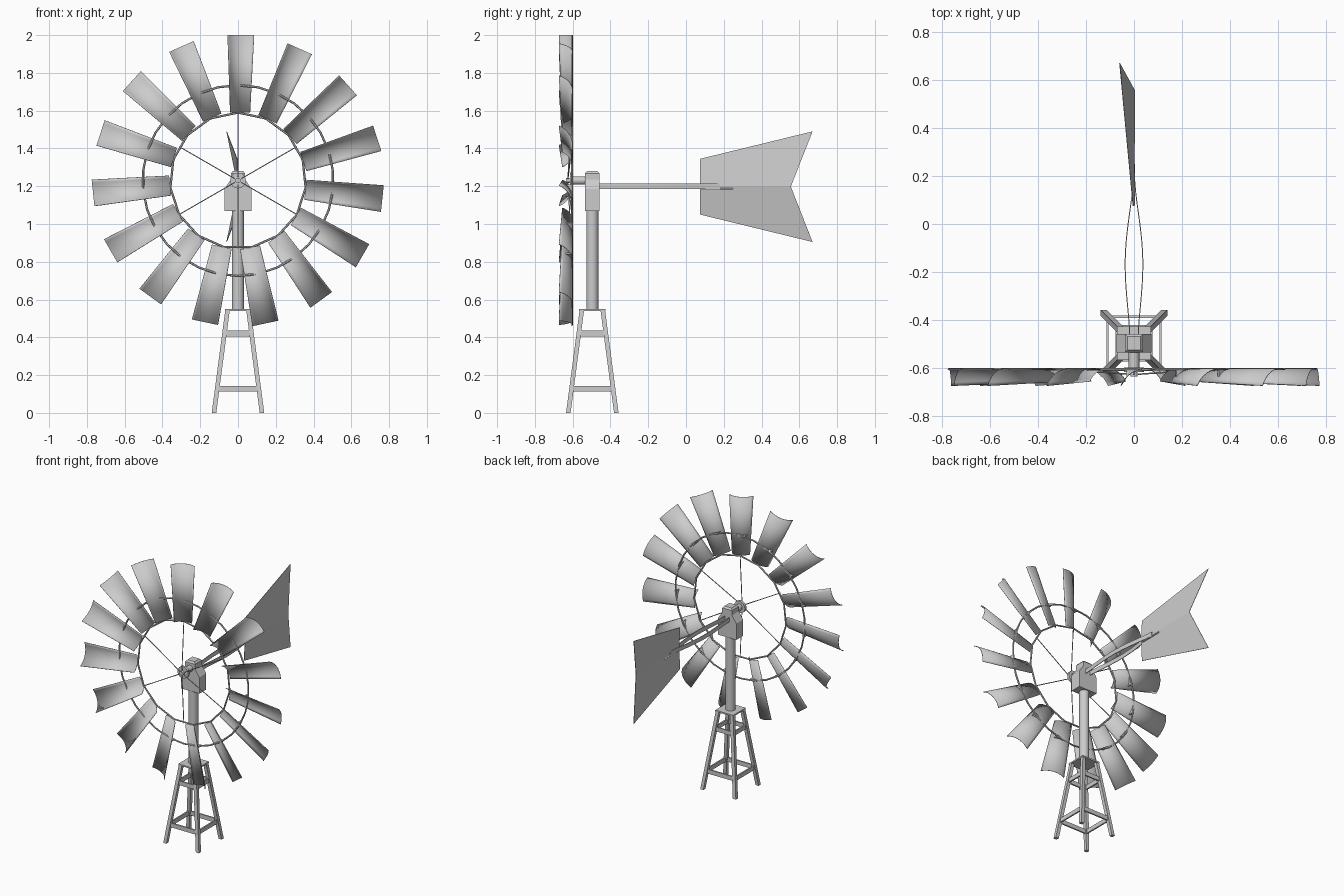
import bpy, bmesh, math
from mathutils import Vector

if "Cube" in bpy.data.objects:
    bpy.data.objects.remove(bpy.data.objects["Cube"])

HUB_Z, WHEEL_Y, TOWER_Y = 1.23, -0.604, -0.496
metal = bpy.data.materials.new("galvanised_grey")
metal.diffuse_color = (0.6, 0.6, 0.6, 1)
metal.use_nodes = True
metal.node_tree.nodes["Principled BSDF"].inputs["Base Color"].default_value = metal.diffuse_color


def mesh_object(name, verts, faces, smooth=None, thickness=0):
    me = bpy.data.meshes.new(name)
    me.from_pydata([tuple(v) for v in verts], [], faces)
    bm = bmesh.new()
    bm.from_mesh(me)
    bmesh.ops.recalc_face_normals(bm, faces=bm.faces)
    bm.to_mesh(me)
    bm.free()
    me.materials.append(metal)
    ob = bpy.data.objects.new(name, me)
    bpy.context.collection.objects.link(ob)
    if thickness:
        mod = ob.modifiers.new("sheet", 'SOLIDIFY')
        mod.thickness = thickness
        mod.offset = 0
    if smooth:
        bpy.ops.object.select_all(action='DESELECT')
        ob.select_set(True)
        bpy.context.view_layer.objects.active = ob
        bpy.ops.object.shade_smooth_by_angle(angle=math.radians(smooth))
    return ob


def loft(name, rings, closed=False, smooth=None):
    """Skin a list of equal-length vertex loops; cap the ends unless closed."""
    n, m = len(rings[0]), len(rings)
    faces = []
    for i in range(m if closed else m - 1):
        j = (i + 1) % m
        faces += [(i * n + k, i * n + (k + 1) % n, j * n + (k + 1) % n, j * n + k) for k in range(n)]
    if not closed:
        faces += [tuple(range(n)), tuple(range((m - 1) * n, m * n))]
    return mesh_object(name, [v for r in rings for v in r], faces, smooth)


def rod(name, a, b, r, sides=8):
    a, b = Vector(a), Vector(b)
    q = (b - a).to_track_quat('Z', 'Y')
    circle = [q @ Vector((r * math.cos(k * math.tau / sides), r * math.sin(k * math.tau / sides), 0))
              for k in range(sides)]
    return loft(name, [[a + c for c in circle], [b + c for c in circle]], smooth=50 if sides > 8 else None)


def rect(x, y, z, hx, hy):
    return [(x - hx, y - hy, z), (x + hx, y - hy, z), (x + hx, y + hy, z), (x - hx, y + hy, z)]


def box(name, c, h):
    return loft(name, [rect(c[0], c[1], c[2] + s * h[2], h[0], h[1]) for s in (-1, 1)])


def wheel_point(a, r, t, y):
    """Point at radius r and sideways offset t on the spoke with angle a."""
    return Vector((r * math.cos(a) - t * math.sin(a), y, HUB_Z + r * math.sin(a) + t * math.cos(a)))


def wheel_ring(name, radius, sides, tube):
    rings = []
    for i in range(sides):
        a = math.pi / 2 + i * math.tau / sides
        rings.append([wheel_point(a, radius + tube * math.cos(b), 0, WHEEL_Y + tube * math.sin(b))
                      for b in [k * math.tau / 6 for k in range(6)]])
    loft(name, rings, closed=True)


# Curved cross-section of a blade: (sideways, depth) along an arc
def arc(scale, steps=10):
    pts = []
    for i in range(steps + 1):
        b = math.radians(107 - 85 * i / steps)
        pts.append(((-0.052 + 0.115 * math.cos(b)) * scale,
                    -0.601 + 0.115 * (math.sin(b) - 1) * scale))
    return pts


# Fifteen blades with wedge brackets behind them
for i in range(15):
    a = math.pi / 2 + i * math.tau / 15
    inner, outer = arc(0.75), arc(1.0)
    n = len(inner)
    verts = [wheel_point(a, 0.36, *p) for p in inner] + [wheel_point(a, 0.77, *p) for p in outer]
    mesh_object(f"blade_{i + 1}", verts, [(k, k + 1, n + k + 1, n + k) for k in range(n - 1)],
                smooth=40, thickness=0.003)
    wedge = [p for p in arc(0.84) if -0.045 < p[0] < 0.035]
    wedge.append((wedge[-1][0], WHEEL_Y + 0.004))
    loft(f"blade_bracket_{i + 1}", [[wheel_point(a, r, *p) for p in wedge] for r in (0.495, 0.505)])

# Rings, spokes and hub
wheel_ring("inner_ring", 0.36, 15, 0.006)
wheel_ring("outer_ring", 0.505, 30, 0.006)
for i in range(6):
    a = math.pi / 2 + i * math.tau / 6
    rod(f"spoke_{i + 1}", wheel_point(a, 0.02, 0, -0.625), wheel_point(a, 0.36, 0, WHEEL_Y), 0.003, 6)
rod("hub_disc", (0, -0.615, HUB_Z), (0, -0.597, HUB_Z), 0.042, 16)
rod("hub_cap", (0, -0.634, HUB_Z), (0, -0.61, HUB_Z), 0.014, 12)
rod("hub_shaft", (0, -0.60, HUB_Z), (0, -0.52, HUB_Z), 0.022, 16)

# Gearbox: wide body stepping in to a narrow rounded top
loft("gearbox", [rect(0, TOWER_Y, z, hx, hy) for z, hx, hy in
                 ((1.07, 0.072, 0.038), (1.185, 0.072, 0.038), (1.235, 0.038, 0.038),
                  (1.268, 0.038, 0.038), (1.28, 0.028, 0.028))])

# Mast and tower
rod("mast", (0, TOWER_Y, 0.54), (0, TOWER_Y, 1.08), 0.032, 20)
box("tower_plate", (0, TOWER_Y, 0.545), (0.07, 0.07, 0.005))


def leg_offset(z):
    return 0.127 - 0.071 * z / 0.54


for sx in (-1, 1):
    for sy in (-1, 1):
        name = f"{'front' if sy < 0 else 'back'}_{'left' if sx < 0 else 'right'}_leg"
        loft(name, [rect(sx * leg_offset(z), TOWER_Y + sy * leg_offset(z), z, 0.012, 0.012)
                    for z in (0, 0.54)])
for level, z in (("lower", 0.127), ("upper", 0.42)):
    d = leg_offset(z)
    for s, side in ((-1, "a"), (1, "b")):
        box(f"{level}_cross_brace_{side}", (0, TOWER_Y + s * d, z), (d, 0.005, 0.015))
        box(f"{level}_side_brace_{side}", (s * d, TOWER_Y, z), (0.005, d, 0.015))

# Two bowed flat strips carrying the tail
for s, side in ((-1, "left"), (1, "right")):
    rings = []
    for i in range(17):
        f = i / 16
        x = s * (0.003 + 0.015 * (1 - f) + 0.026 * math.sin(math.pi * f) ** 1.5)
        y = -0.47 + 0.65 * f
        rings.append([(x - 0.002, y, 1.185), (x + 0.002, y, 1.185),
                      (x + 0.002, y, 1.215), (x - 0.002, y, 1.215)])
    loft(f"{side}_tail_boom", rings, smooth=30)
rod("tail_rod", (0, 0.08, 1.185), (0, 0.25, 1.185), 0.005, 6)

# Tail vane: two halves folded back along the centre line
vane = [(0, 0.075, 1.198), (0.003, 0.555, 1.198),
        (-0.06, 0.67, 1.49), (-0.004, 0.075, 1.345),
        (-0.06, 0.67, 0.905), (-0.004, 0.075, 1.05)]
mesh_object("tail_vane", vane, [(0, 1, 2, 3), (0, 5, 4, 1)], thickness=0.003)
